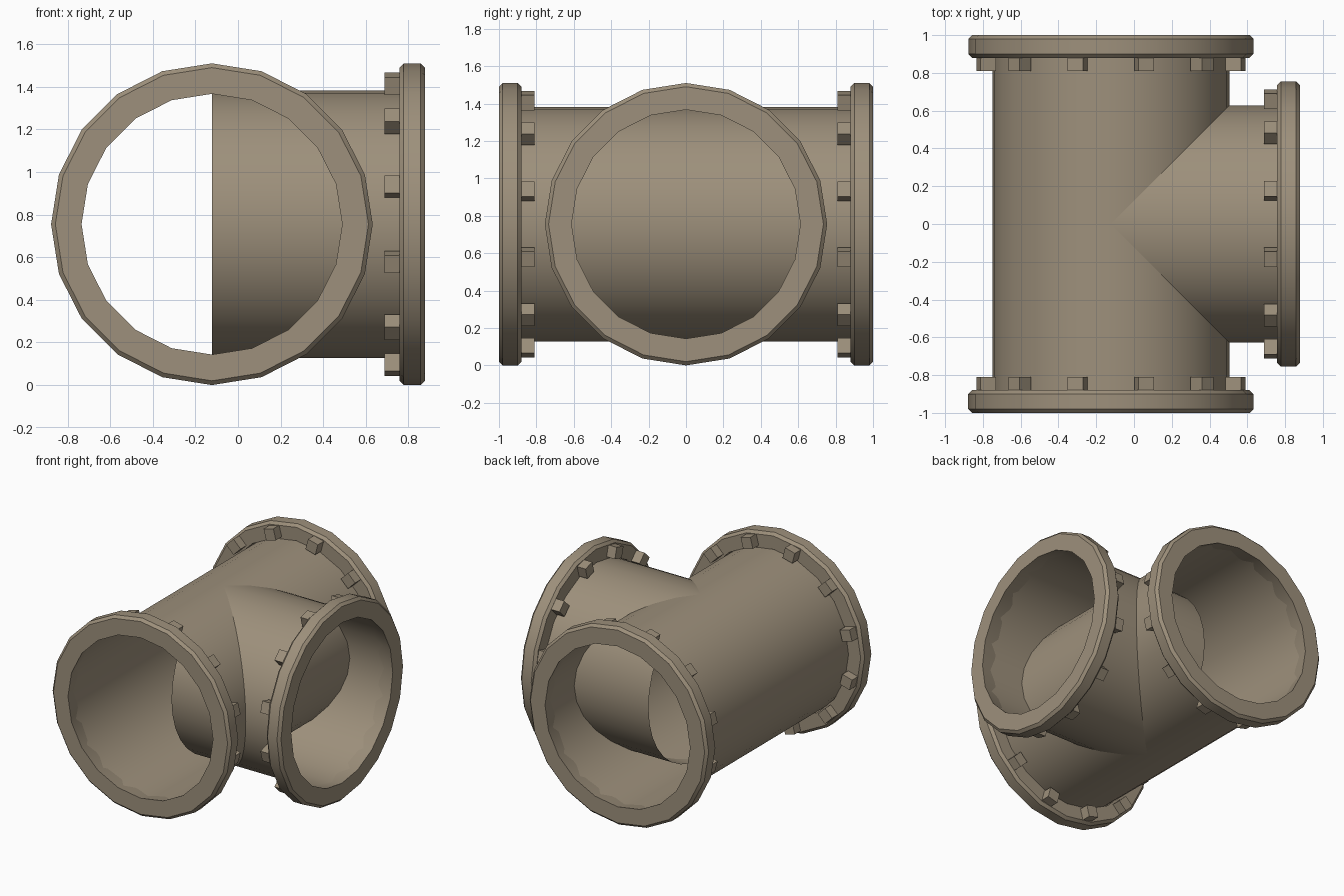
import bpy, bmesh, math
from mathutils import Matrix, Vector

cube = bpy.data.objects.get("Cube")
if cube:
    bpy.data.objects.remove(cube, do_unlink=True)

metal = bpy.data.materials.new("dull bronze")
metal.use_nodes = True
COLOUR = (0.34, 0.28, 0.20, 1)
metal.diffuse_color = COLOUR
metal.node_tree.nodes["Principled BSDF"].inputs["Base Color"].default_value = COLOUR

FLANGE_R, PIPE_R = 0.755, 0.627
CENTRE = Vector((-0.1225, 0, FLANGE_R))

# Each arm is built along local +z, with local y pointing up
FRONT = Matrix.Translation(CENTRE) @ Matrix.Rotation(math.pi / 2, 4, 'X')
BACK = Matrix.Translation(CENTRE) @ Matrix.Rotation(math.pi, 4, 'Z') @ Matrix.Rotation(math.pi / 2, 4, 'X')
SIDE = Matrix.Translation(CENTRE) @ Matrix.Rotation(math.pi / 2, 4, 'Z') @ Matrix.Rotation(math.pi / 2, 4, 'X')


def finish(bm, name, matrix):
    mesh = bpy.data.meshes.new(name)
    bm.to_mesh(mesh)
    bm.free()
    mesh.materials.append(metal)
    obj = bpy.data.objects.new(name, mesh)
    bpy.context.collection.objects.link(obj)
    obj.matrix_world = matrix
    bpy.ops.object.select_all(action='DESELECT')
    obj.select_set(True)
    bpy.context.view_layer.objects.active = obj
    bpy.ops.object.shade_smooth_by_angle(angle=math.radians(30))
    return obj


def lathe(name, profile, sides, closed, matrix):
    """Spin (radius, height) points around local z."""
    bm = bmesh.new()
    rings = []
    for r, z in profile:
        angles = [math.pi / 2 + math.tau * i / sides for i in range(sides)]
        rings.append([bm.verts.new((r * math.cos(a), r * math.sin(a), z)) for a in angles])
    pairs = list(zip(rings, rings[1:]))
    if closed:
        pairs.append((rings[-1], rings[0]))
    for low, high in pairs:
        for i in range(sides):
            j = (i + 1) % sides
            bm.faces.new((low[i], low[j], high[j], high[i]))
    return finish(bm, name, matrix)


def bolts(name, matrix):
    """Ring of square bolt heads behind a flange."""
    bm = bmesh.new()
    for i in range(12):
        turn = Matrix.Rotation(math.radians(15 + 30 * i), 4, 'Z')
        place = turn @ Matrix.Translation((0.683, 0, 0.85))
        bmesh.ops.create_cube(bm, size=1, matrix=place @ Matrix.Diagonal((0.085, 0.085, 0.08, 1)))
    return finish(bm, name, matrix)


# Open thin-walled pipes: a straight run and a branch from its axis
lathe("main_pipe", [(PIPE_R, -0.98), (PIPE_R, 0.98)], 32, False, FRONT)
lathe("branch_pipe", [(PIPE_R, 0), (PIPE_R, 0.98)], 32, False, SIDE)

# Chamfered flanges with their bolts
FLANGE = [(0.633, 0.88), (0.735, 0.88), (FLANGE_R, 0.9),
          (FLANGE_R, 0.98), (0.735, 1.0), (0.612, 1.0)]
for label, matrix in (("front", FRONT), ("back", BACK), ("branch", SIDE)):
    lathe(label + "_flange", FLANGE, 20, True, matrix)
    bolts(label + "_bolts", matrix)
